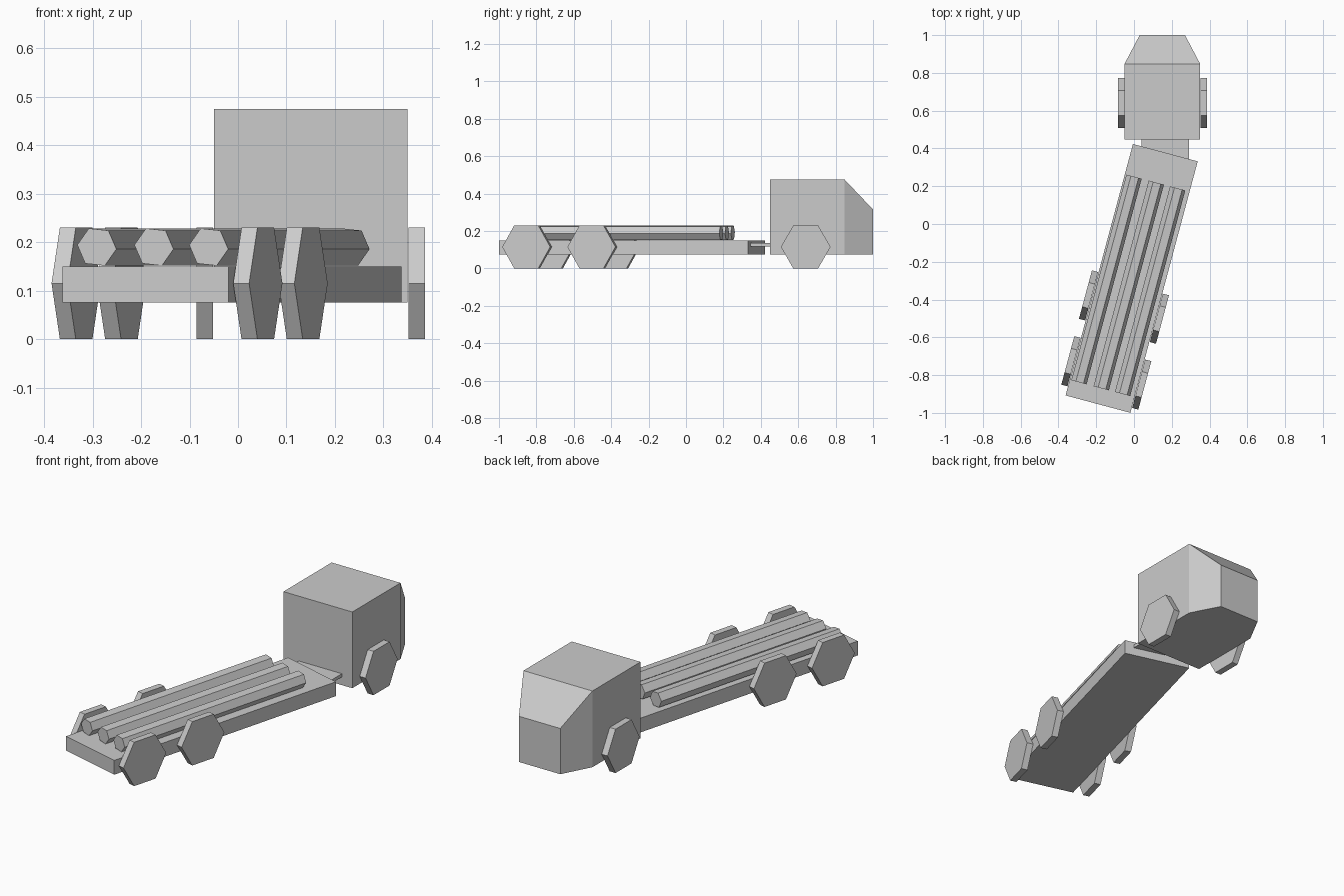
import bpy, bmesh
from math import radians, pi
from mathutils import Matrix, Vector

if "Cube" in bpy.data.objects:
    bpy.data.objects.remove(bpy.data.objects["Cube"])

YAW = radians(-15)
BED = Matrix.Translation((-0.0125, -0.288, 0)) @ Matrix.Rotation(YAW, 4, 'Z')
WORLD = Matrix.Identity(4)


def finish(name, bm, frame=WORLD):
    bmesh.ops.recalc_face_normals(bm, faces=bm.faces)
    mesh = bpy.data.meshes.new(name)
    bm.to_mesh(mesh)
    bm.free()
    obj = bpy.data.objects.new(name, mesh)
    obj.matrix_world = frame
    bpy.context.collection.objects.link(obj)
    return obj


def box_bm(lo, hi):
    lo, hi = Vector(lo), Vector(hi)
    bm = bmesh.new()
    bmesh.ops.create_cube(bm, size=1)
    bmesh.ops.scale(bm, vec=hi - lo, verts=bm.verts)
    bmesh.ops.translate(bm, vec=(lo + hi) / 2, verts=bm.verts)
    return bm


def hex_prism(name, radius, depth, centre, turn, frame=WORLD):
    bm = bmesh.new()
    bmesh.ops.create_cone(bm, cap_ends=True, segments=6, radius1=radius,
                          radius2=radius, depth=depth,
                          matrix=Matrix.Translation(centre) @ turn)
    return finish(name, bm, frame)


# cab: box with a tapered nose extruded from its front face
cab = box_bm((-0.05, 0.448, 0.075), (0.35, 0.848, 0.475))
front = max(cab.faces, key=lambda f: f.calc_center_median().y)
ext = bmesh.ops.extrude_discrete_faces(cab, faces=[front])["faces"][0]
for v in ext.verts:
    v.co.y = 1.0
    v.co.x = 0.15 + (v.co.x - 0.15) * 0.6
    if v.co.z > 0.3:
        v.co.z = 0.315
finish("cab", cab)

# coupling plate between cab and trailer
finish("coupling", box_bm((0.04, 0.30, 0.118), (0.29, 0.46, 0.135)))

# trailer bed, turned relative to the cab
finish("trailer_bed", box_bm((-0.1775, -0.689, 0.075), (0.1775, 0.689, 0.15)), BED)

# hexagonal wheels, with points facing forwards and backwards
axle = Matrix.Rotation(pi / 2, 4, 'Y') @ Matrix.Rotation(pi / 2, 4, 'Z')
for side, s in (("left", -1), ("right", 1)):
    hex_prism(f"cab_wheel_{side}", 0.1328, 0.034, (0.15 + s * 0.2185, 0.64, 0.115), axle)
    for end, y in (("front", -0.157), ("rear", -0.518)):
        hex_prism(f"trailer_wheel_{end}_{side}", 0.1328, 0.034,
                  (s * 0.197, y - s * 0.011, 0.115), axle, BED)

# three hexagonal logs lying on the bed
lie = Matrix.Rotation(radians(6), 4, 'Y') @ Matrix.Rotation(pi / 2, 4, 'X') @ Matrix.Rotation(pi / 2, 4, 'Z')
for i, x in enumerate((-0.127, -0.005, 0.112)):
    hex_prism(f"log_{i + 1}", 0.042, 1.127, (x, -0.04, 0.19), lie, BED)

# make sure every hexagon has its points along the length (wheels) or width (logs)
bpy.context.view_layer.update()
for obj in bpy.data.objects:
    if "wheel" not in obj.name and "log" not in obj.name:
        continue
    centre = sum((v.co for v in obj.data.vertices), Vector()) / len(obj.data.vertices)
    wheel = "wheel" in obj.name
    reach = max(abs((v.co - centre).y if wheel else (v.co - centre).x) for v in obj.data.vertices)
    radius = 0.1328 if wheel else 0.042
    if reach < radius * 0.95:
        spin = Matrix.Rotation(pi / 6, 4, 'X' if wheel else 'Y')
        obj.data.transform(Matrix.Translation(centre) @ spin @ Matrix.Translation(-centre))
